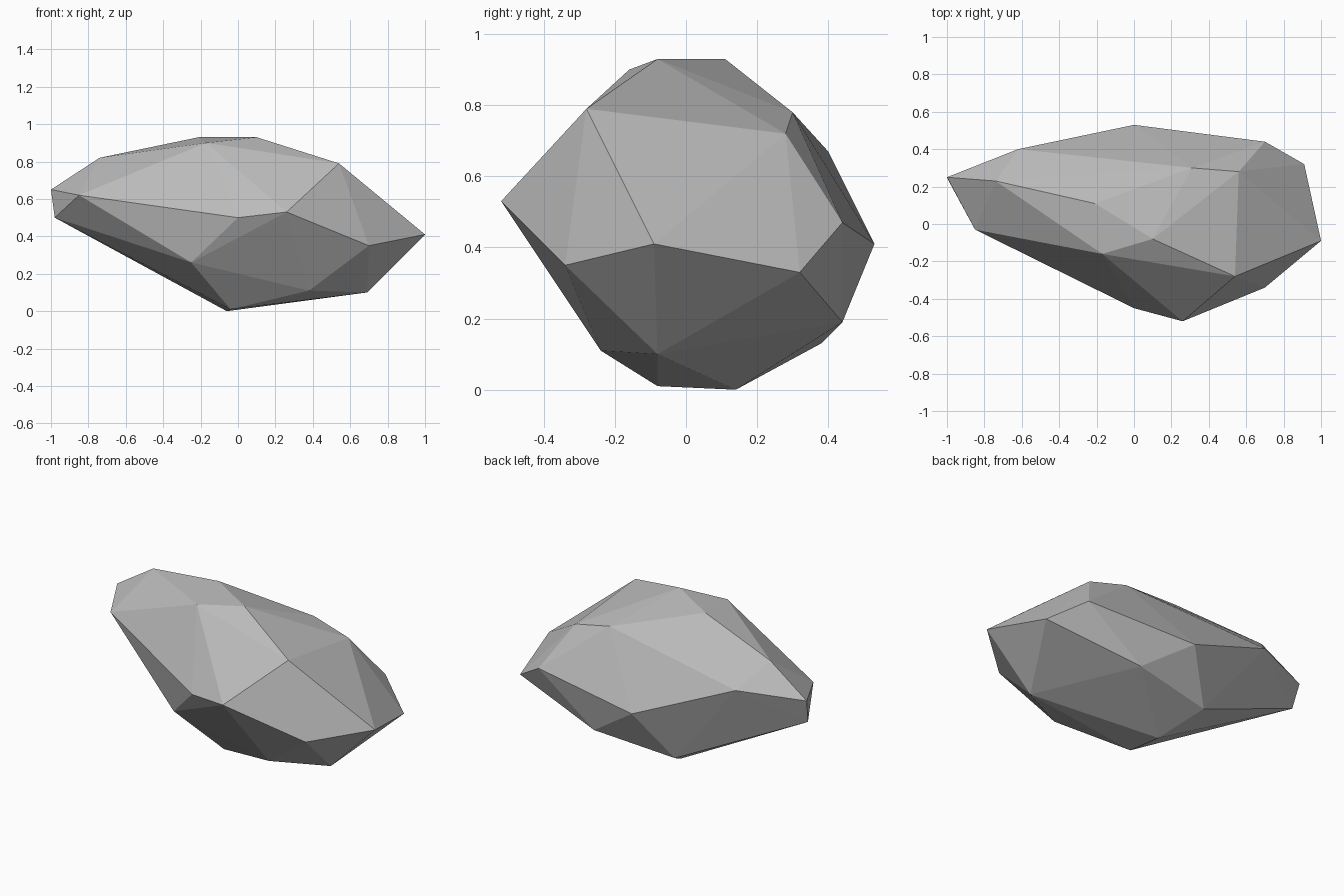
import bpy
import bmesh

default_cube = bpy.data.objects.get("Cube")
if default_cube:
    bpy.data.objects.remove(default_cube, do_unlink=True)


def flat_material(name, value):
    material = bpy.data.materials.new(name)
    material.use_nodes = True
    colour = (value, value, value, 1)
    material.diffuse_color = colour
    shader = material.node_tree.nodes["Principled BSDF"]
    shader.inputs["Base Color"].default_value = colour
    shader.inputs["Roughness"].default_value = 0.9
    return material


# Corner points of the chiselled stone, grouped by level
crown = [(-.17, -.16, .9), (.1, -.08, .93), (-.21, .11, .93)]
shoulder = [
    (.54, -.28, .79), (.56, .28, .72), (.31, .3, .78),
    (-.62, .4, .67), (-.74, .23, .82), (-1, .25, .65), (-.85, -.03, .62),
]
girdle = [
    (0, -.45, .5), (.26, -.52, .53), (.7, -.34, .35), (1, -.09, .41),
    (.91, .32, .33), (.7, .44, .47), (0, .53, .41), (-.98, .21, .5),
]
underside = [
    (-.25, -.27, .26), (.38, -.24, .11), (.69, -.08, .1),
    (.32, .44, .19), (-.19, .38, .13),
]
foot = [(-.04, -.08, .01), (-.06, .14, 0)]

# Wrap the corners in one faceted skin
bm = bmesh.new()
for level in (crown, shoulder, girdle, underside, foot):
    for corner in level:
        bm.verts.new(corner)
bmesh.ops.convex_hull(bm, input=bm.verts[:])
loose = [vert for vert in bm.verts if not vert.link_faces]
bmesh.ops.delete(bm, geom=loose, context='VERTS')
bmesh.ops.recalc_face_normals(bm, faces=bm.faces[:])
for face in bm.faces:
    face.smooth = False

mesh = bpy.data.meshes.new("rock")
bm.to_mesh(mesh)
bm.free()
mesh.materials.append(flat_material("stone grey", 0.5))

rock = bpy.data.objects.new("rock", mesh)
bpy.context.collection.objects.link(rock)
